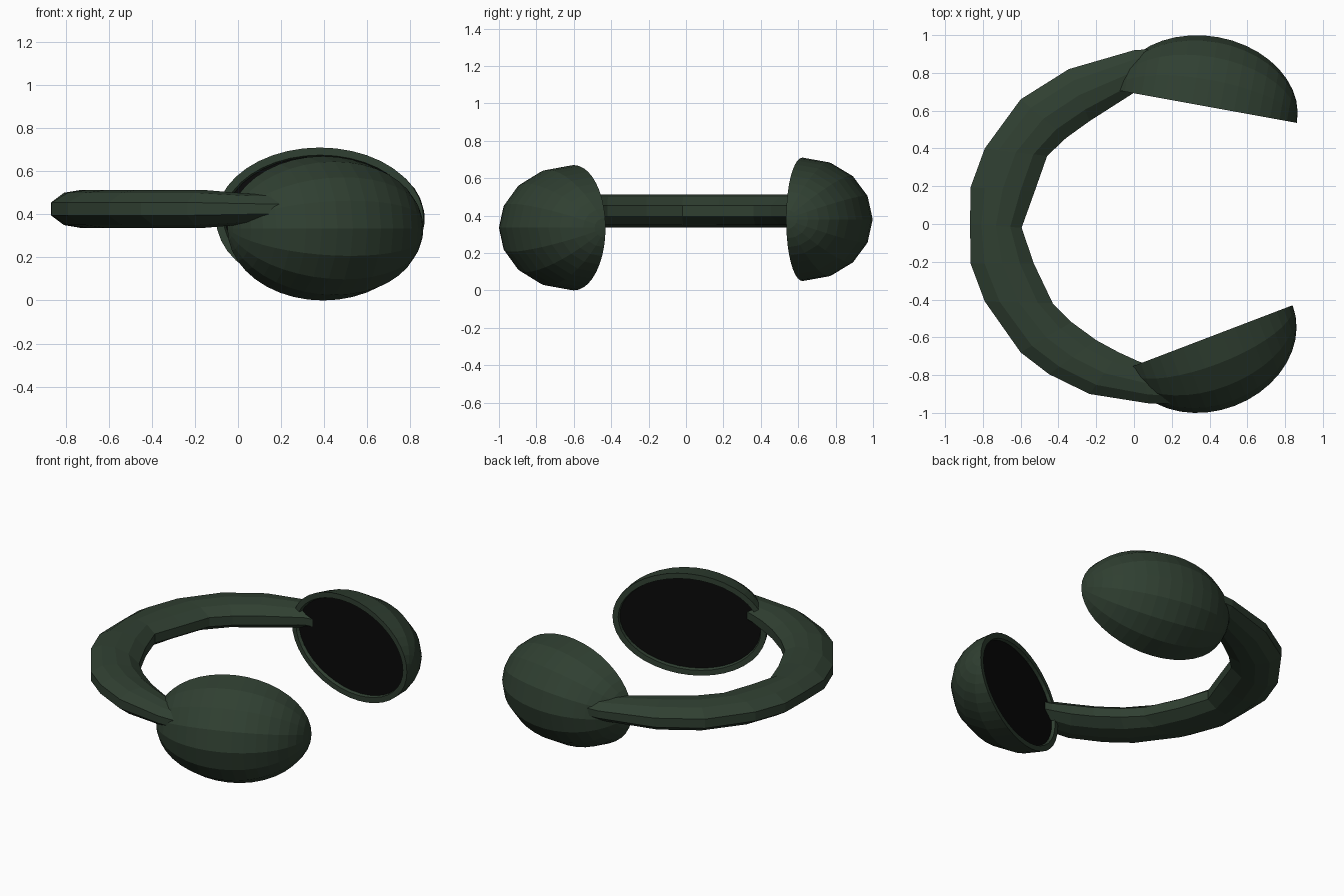
import bpy, bmesh, math
from mathutils import Matrix, Vector

if "Cube" in bpy.data.objects:
    bpy.data.objects.remove(bpy.data.objects["Cube"])


def material(name, rgb):
    m = bpy.data.materials.new(name)
    m.diffuse_color = (*rgb, 1)
    m.use_nodes = True
    m.node_tree.nodes["Principled BSDF"].inputs["Base Color"].default_value = m.diffuse_color
    return m


GREEN = material("dark green", (0.029, 0.05, 0.031))
BLACK = material("black", (0.003, 0.003, 0.003))


def finish(name, bm, mats):
    me = bpy.data.meshes.new(name)
    bm.to_mesh(me)
    bm.free()
    for m in mats:
        me.materials.append(m)
    ob = bpy.data.objects.new(name, me)
    bpy.context.collection.objects.link(ob)
    return ob


def ear_cup(name, centre, radii, angle):
    """Half ellipsoid bulging to local -y, with a lip and a black pad."""
    bm = bmesh.new()
    bmesh.ops.create_uvsphere(bm, u_segments=16, v_segments=20, radius=1)
    bmesh.ops.rotate(bm, verts=bm.verts, matrix=Matrix.Rotation(math.pi / 2, 3, 'Y'))
    bmesh.ops.bisect_plane(bm, geom=bm.verts[:] + bm.edges[:] + bm.faces[:], dist=1e-4,
                           plane_co=(0, 0, 0), plane_no=(0, 1, 0), clear_outer=True)
    bmesh.ops.scale(bm, vec=radii, verts=bm.verts)
    # close the open side, then inset it for the lip and sink the pad
    rim = [e for e in bm.edges if e.is_boundary]
    bmesh.ops.holes_fill(bm, edges=rim, sides=0)
    bmesh.ops.recalc_face_normals(bm, faces=bm.faces)
    pad = max(bm.faces, key=lambda f: f.calc_area())
    bmesh.ops.inset_region(bm, faces=[pad], thickness=0.035)
    bmesh.ops.inset_region(bm, faces=[pad], thickness=0.006, depth=-0.02)
    pad.material_index = 1
    ob = finish(name, bm, [GREEN, BLACK])
    ob.location = centre
    ob.rotation_euler.z = math.radians(angle)


ear_cup("front_ear_cup", (0.395, -0.60, 0.335), (0.476, 0.388, 0.335), 20.9)
ear_cup("back_ear_cup", (0.38, 0.623, 0.38), (0.49, 0.372, 0.33), 169.7)

# headband: outer and inner edge points of each cross-section, seen from above
edges = [((0.15, 0.93), (0.10, 0.71)), ((0.00, 0.92), (0.00, 0.695)),
         ((-0.345, 0.82), (-0.235, 0.545)), ((-0.60, 0.66), (-0.36, 0.455)),
         ((-0.79, 0.40), (-0.46, 0.36)), ((-0.865, 0.195), (-0.525, 0.175)),
         ((-0.868, 0.0), (-0.595, -0.02)), ((-0.865, -0.21), (-0.53, -0.21)),
         ((-0.79, -0.41), (-0.43, -0.42)), ((-0.60, -0.68), (-0.33, -0.52)),
         ((-0.45, -0.795), (-0.20, -0.615)), ((-0.235, -0.90), (-0.08, -0.68)),
         ((0.08, -0.95), (0.03, -0.73)), ((0.20, -0.95), (0.15, -0.77))]
# cross-section: fraction from outer to inner edge, and height
section = [(0, 0.03), (0.22, 0.075), (0.5, 0.088), (0.78, 0.075), (1, 0.03),
           (1, -0.03), (0.78, -0.075), (0.5, -0.088), (0.22, -0.075), (0, -0.03)]

bm = bmesh.new()
rings = []
for i, (o, n) in enumerate(edges):
    o, n = Vector((*o, 0.425)), Vector((*n, 0.425))
    k = 0.8 if i in (0, 1, 12, 13) else 1
    rings.append([bm.verts.new(o.lerp(n, t) + Vector((0, 0, h * k))) for t, h in section])
for a, b in zip(rings, rings[1:]):
    for j in range(len(section)):
        k = (j + 1) % len(section)
        bm.faces.new((a[j], a[k], b[k], b[j]))
bm.faces.new(rings[0])
bm.faces.new(rings[-1])
bmesh.ops.recalc_face_normals(bm, faces=bm.faces)
finish("headband", bm, [GREEN])
